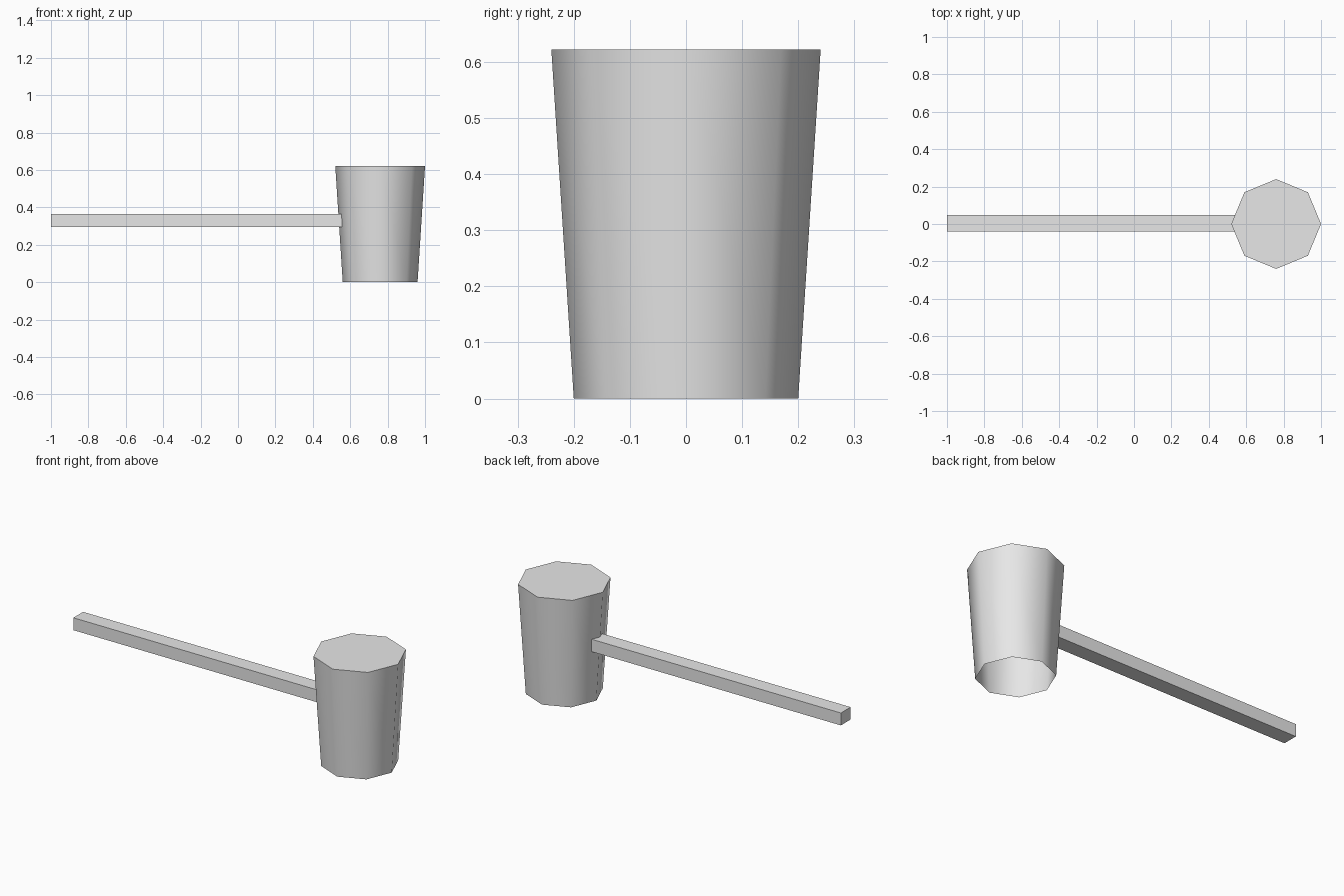
import bpy, bmesh
from mathutils import Matrix, Vector

cube = bpy.data.objects.get("Cube")
if cube:
    bpy.data.objects.remove(cube, do_unlink=True)

grey = bpy.data.materials.new("light_grey")
grey.use_nodes = True
colour = (0.8, 0.8, 0.8, 1)
grey.diffuse_color = colour
grey.node_tree.nodes["Principled BSDF"].inputs["Base Color"].default_value = colour


def add_object(name, bm):
    mesh = bpy.data.meshes.new(name)
    bm.to_mesh(mesh)
    bm.free()
    mesh.materials.append(grey)
    obj = bpy.data.objects.new(name, mesh)
    bpy.context.collection.objects.link(obj)
    return obj


# Head: tapered eight-sided shell, closed on top, open below
HEIGHT = 0.622
bm = bmesh.new()
bmesh.ops.create_cone(
    bm, cap_ends=True, segments=8, radius1=0.2, radius2=0.24, depth=HEIGHT,
    matrix=Matrix.Translation((0.76, 0, HEIGHT / 2)))
bm.normal_update()
# Put corners on the x and y axes if the primitive does not already
if not any(abs(v.co.y) < 0.001 for v in bm.verts):
    bmesh.ops.rotate(bm, verts=bm.verts, cent=(0.76, 0, 0),
                     matrix=Matrix.Rotation(0.3927, 3, "Z"))
    bm.normal_update()
bottom = [f for f in bm.faces if f.normal.z < -0.9]
bmesh.ops.delete(bm, geom=bottom, context="FACES_ONLY")
# Smooth sides, crisp flat top
for face in bm.faces:
    face.smooth = face.normal.z < 0.9
for edge in bm.edges:
    edge.smooth = not any(f.normal.z > 0.9 for f in edge.link_faces)
add_object("head", bm)

# Handle: square bar that meets the side of the head
low, high = Vector((-1, -0.04, 0.295)), Vector((0.556, 0.047, 0.365))
bm = bmesh.new()
bmesh.ops.create_cube(
    bm, size=1,
    matrix=Matrix.Translation((low + high) / 2) @ Matrix.Diagonal((*(high - low), 1)))
add_object("handle", bm)
